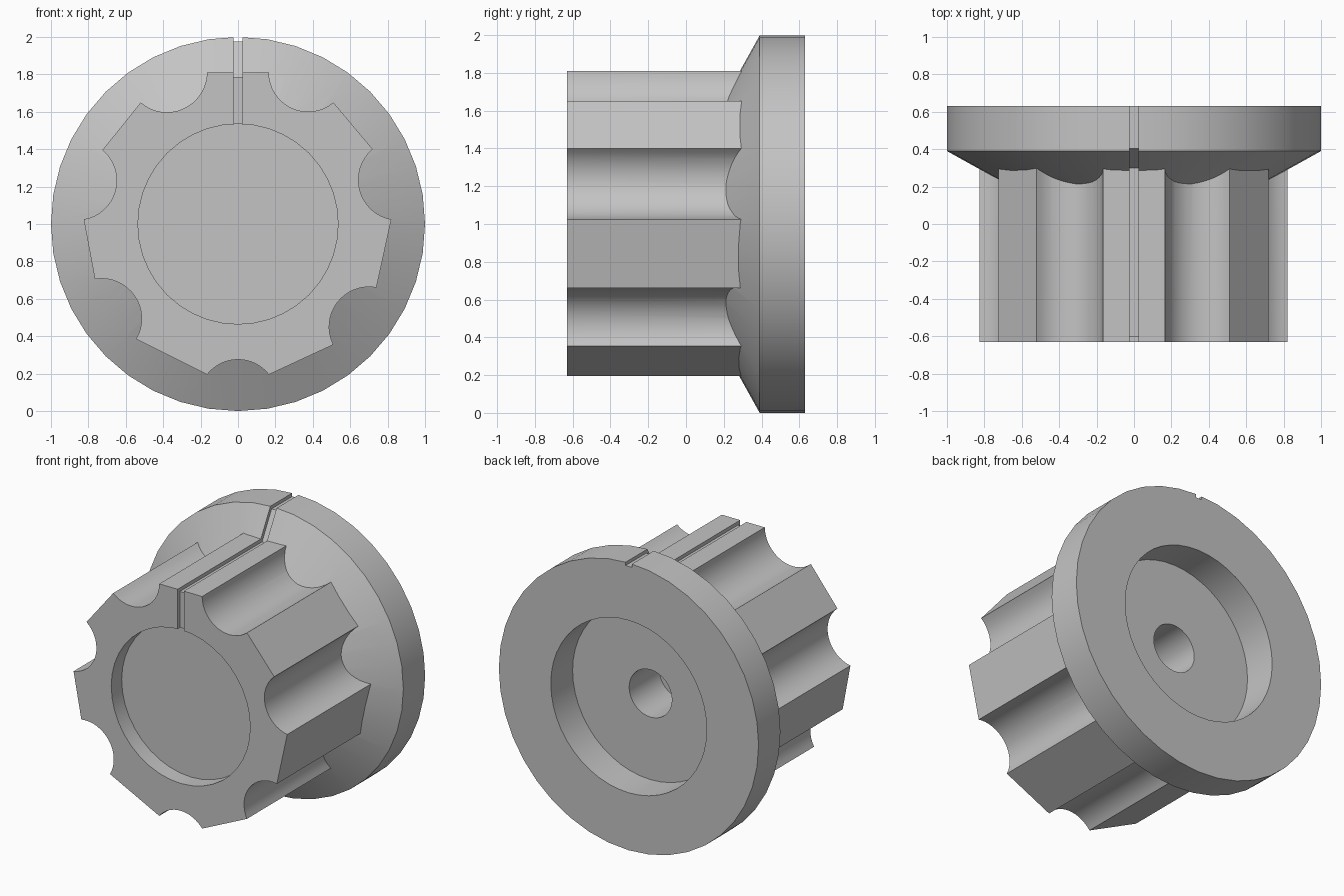
import bpy, bmesh, math

cube = bpy.data.objects.get("Cube")
if cube:
    bpy.data.objects.remove(cube, do_unlink=True)

AXIS_Z = 1.0      # height of the knob's axis, which runs along y
BACK, RIM, FRONT = 0.63, 0.39, -0.63

grey = bpy.data.materials.new("plain grey")
grey.use_nodes = True
colour = (0.55, 0.55, 0.55, 1)
grey.diffuse_color = colour
grey.node_tree.nodes["Principled BSDF"].inputs["Base Color"].default_value = colour


def loft(name, loops):
    """Closed solid through matching loops of 3D points, capped at both ends."""
    bm = bmesh.new()
    rings = [[bm.verts.new(p) for p in loop] for loop in loops]
    for a, b in zip(rings, rings[1:]):
        for i in range(len(a)):
            j = (i + 1) % len(a)
            bm.faces.new((a[i], a[j], b[j], b[i]))
    bm.faces.new(rings[0])
    bm.faces.new(rings[-1])
    bmesh.ops.recalc_face_normals(bm, faces=bm.faces)
    mesh = bpy.data.meshes.new(name)
    bm.to_mesh(mesh)
    bm.free()
    mesh.materials.append(grey)
    obj = bpy.data.objects.new(name, mesh)
    bpy.context.collection.objects.link(obj)
    return obj


def turned(name, profile, sides):
    """Solid of revolution about the knob axis from (radius, y) pairs."""
    angles = [math.tau * i / sides for i in range(sides)]
    return loft(name, [[(r * math.sin(a), y, AXIS_Z + r * math.cos(a)) for a in angles]
                       for r, y in profile])


def combine(target, tool, operation):
    mod = target.modifiers.new(operation.lower(), 'BOOLEAN')
    mod.operation = operation
    mod.solver = 'EXACT'
    mod.object = tool
    bpy.context.view_layer.objects.active = target
    bpy.ops.object.modifier_apply(modifier=mod.name)
    bpy.data.objects.remove(tool, do_unlink=True)


# Grip outline: each flute as centre, first edge and last edge, clockwise
flutes = [
    ((0.375, 0.81), (0.165, 0.81), (0.51, 0.65)),
    ((0.86, 0.23), (0.72, 0.40), (0.82, 0.025)),
    ((0.70, -0.55), (0.74, -0.34), (0.51, -0.645)),
    ((0, -0.935), (0.165, -0.805), (-0.165, -0.805)),
    ((-0.73, -0.505), (-0.545, -0.615), (-0.765, -0.295)),
    ((-0.86, 0.23), (-0.825, 0.025), (-0.725, 0.395)),
    ((-0.385, 0.81), (-0.52, 0.65), (-0.165, 0.81)),
]
STEPS = 16
outline = []
for (cx, cz), (sx, sz), (ex, ez) in flutes:
    start = math.atan2(sz - cz, sx - cx)
    sweep = (math.atan2(ez - cz, ex - cx) - start) % math.tau
    r0, r1 = math.hypot(sx - cx, sz - cz), math.hypot(ex - cx, ez - cz)
    for i in range(STEPS + 1):
        t = i / STEPS
        r, a = r0 + (r1 - r0) * t, start + sweep * t
        outline.append((cx + r * math.cos(a), cz + r * math.sin(a)))

knob = loft("knob_body", [[(x, y, AXIS_Z + z) for x, z in outline] for y in (FRONT, 0.36)])

# Flange with conical front
flange = turned("flange", [(0.4, RIM - 0.6 / 1.8), (1, RIM), (1, BACK)], 40)
combine(knob, flange, 'UNION')

# Front dish, rear recess and shaft hole
for name, radius, y0, y1, sides in (
        ("front_dish", 0.535, FRONT - 0.1, FRONT + 0.115, 40),
        ("rear_recess", 0.6, RIM, BACK + 0.1, 48),
        ("shaft_hole", 0.165, 0.06, RIM + 0.1, 32)):
    combine(knob, turned(name, [(radius, y0), (radius, y1)], sides), 'DIFFERENCE')

# Pointer groove following the front face, grip, cone and rim
path = [(-0.605, 1.5), (-0.605, 1.785), (0.299, 1.785), (0.404, 1.975),
        (0.7, 1.975), (0.7, 2.1), (-0.7, 2.1), (-0.7, 1.5)]
groove = loft("pointer_groove", [[(x, y, z) for y, z in path] for x in (-0.024, 0.024)])
combine(knob, groove, 'DIFFERENCE')

# Smooth curved walls, keep hard edges
bpy.ops.object.select_all(action='DESELECT')
knob.select_set(True)
bpy.context.view_layer.objects.active = knob
bpy.ops.object.shade_smooth_by_angle(angle=math.radians(25))
